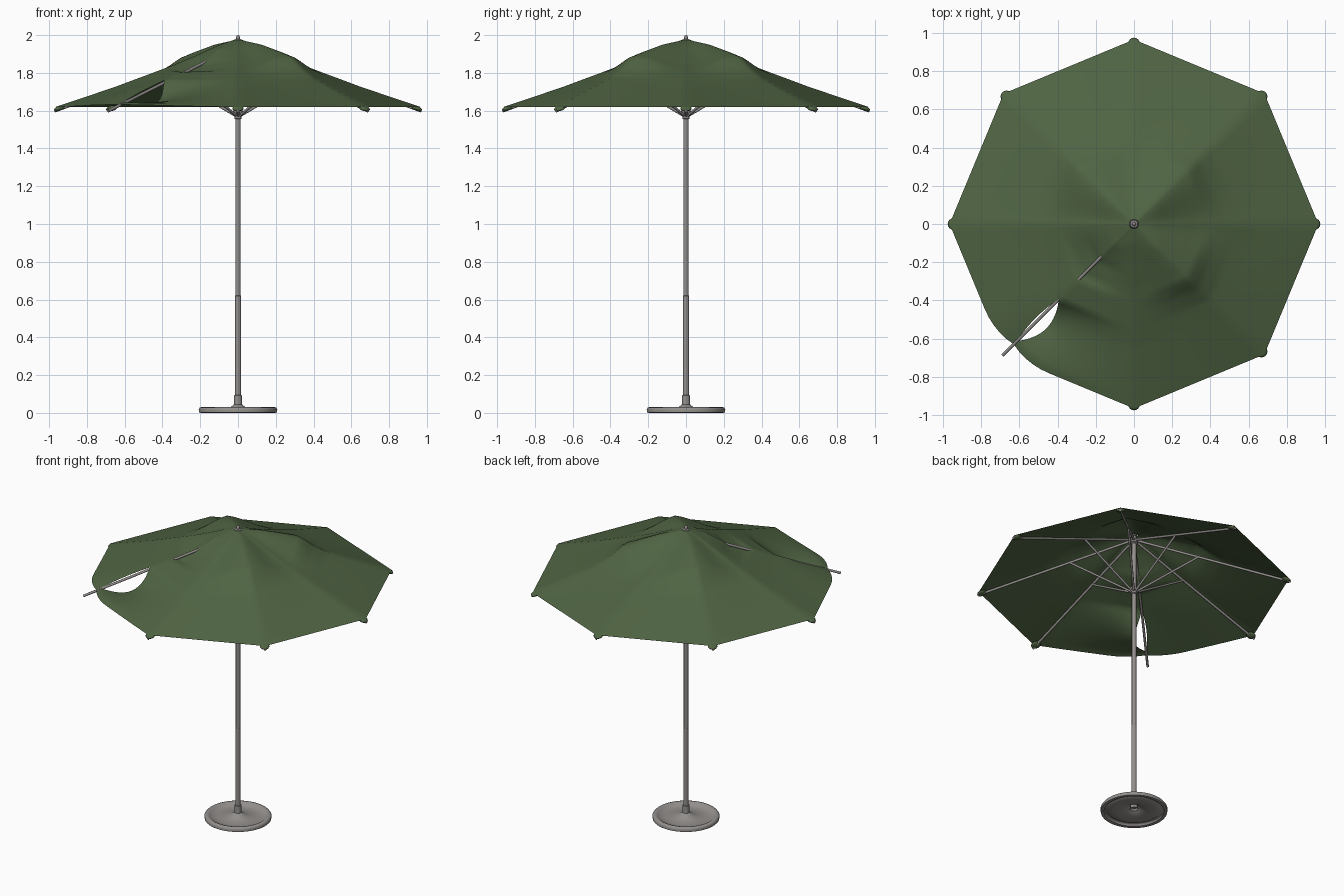
import bpy, bmesh, math
from mathutils import Vector

if "Cube" in bpy.data.objects:
    bpy.data.objects.remove(bpy.data.objects["Cube"])

def material(name, rgb):
    m = bpy.data.materials.new(name)
    m.diffuse_color = (*rgb, 1)
    m.use_nodes = True
    m.node_tree.nodes["Principled BSDF"].inputs["Base Color"].default_value = m.diffuse_color
    return m

GREEN = material("green_fabric", (0.08, 0.128, 0.056))
METAL = material("warm_grey_metal", (0.29, 0.275, 0.265))

def finish(bm, name, mat, angle=50):
    me = bpy.data.meshes.new(name)
    bm.to_mesh(me)
    bm.free()
    me.materials.append(mat)
    ob = bpy.data.objects.new(name, me)
    bpy.context.collection.objects.link(ob)
    bpy.ops.object.select_all(action='DESELECT')
    ob.select_set(True)
    bpy.context.view_layer.objects.active = ob
    bpy.ops.object.shade_smooth_by_angle(angle=math.radians(angle))
    return ob

def lathe(name, profile, mat, n=40):
    """Spin an (r, z) profile around the pole axis."""
    bm = bmesh.new()
    vs = [bm.verts.new((r, 0, z)) for r, z in profile]
    es = [bm.edges.new(p) for p in zip(vs, vs[1:])]
    bmesh.ops.spin(bm, geom=vs + es, cent=(0, 0, 0), axis=(0, 0, 1),
                   angle=2 * math.pi, steps=n)
    bmesh.ops.remove_doubles(bm, verts=bm.verts, dist=1e-5)
    bmesh.ops.recalc_face_normals(bm, faces=bm.faces)
    return finish(bm, name, mat)

def rod(name, a, b, radius, mat, n=10):
    a, b = Vector(a), Vector(b)
    bm = bmesh.new()
    bmesh.ops.create_cone(bm, cap_ends=True, segments=n, radius1=radius,
                          radius2=radius, depth=(b - a).length)
    ob = finish(bm, name, mat)
    ob.location = (a + b) / 2
    ob.rotation_euler = (b - a).to_track_quat('Z', 'Y').to_euler()
    return ob

def interp(profile, r):
    for (r0, z0), (r1, z1) in zip(profile, profile[1:]):
        if r <= r1 + 1e-6:
            return z0 + (z1 - z0) * (r - r0) / (r1 - r0)
    return profile[-1][1]

def polar(r, a, z):
    return Vector((r * math.cos(a), r * math.sin(a), z))

def rib_z(r):
    return 1.945 - 0.357 * r

# ---- Canopy: eight panels between rib profiles, torn along one rib ----
R0, R1 = 0.025, 0.965
STRAIGHT = [(R0, 1.973), (0.1, 1.948), (0.2, 1.902), (0.34, 1.842), (0.65, 1.726), (R1, 1.62)]
DIAGONAL = [(R0, 1.973), (0.17, 1.95), (0.3, 1.915), (0.4, 1.885), (0.44, 1.855),
            (0.48, 1.822), (0.56, 1.775), (R1, 1.62)]
TORN = [(R0, 1.973), (0.15, 1.925), (0.24, 1.868), (0.28, 1.838), (0.38, 1.801),
        (0.42, 1.806), (0.56, 1.757), (R1, 1.632)]
START = math.radians(-135)
SUB, RINGS = 14, 48

def rib_profile(k):
    return TORN if k in (0, 8) else (DIAGONAL if k % 2 == 0 else STRAIGHT)

def canopy_point(col, r):
    k = min(col // SUB, 7)
    t = (col - k * SUB) / SUB
    a0, a1 = START + k * math.pi / 4, START + (k + 1) * math.pi / 4
    s = t * t * (3 - 2 * t)
    p = polar(r, a0, 0).lerp(polar(r, a1, 0), t)
    p.z = interp(rib_profile(k), r) * (1 - s) + interp(rib_profile(k + 1), r) * s
    # slack corner and open slit next to the torn rib
    right = k < 4
    d = (col if right else 8 * SUB - col) / SUB
    out = polar(1, START, 0)
    pull = max(0, (r - 0.56) / (R1 - 0.56)) * max(0, 1 - d / 0.35) ** 2
    p -= out * 0.075 * pull
    q = (r - 0.56) / (0.93 - 0.56)
    if 0 < q < 1 and d < 1:
        w = math.sin(math.pi * q) ** 0.8
        side = Vector((0.707, -0.707, 0))
        if right:
            p += side * 0.062 * w * (1 - d) ** 2
            p.z -= 0.075 * math.sin(math.pi * q ** 0.65) * (1 - d) ** 1.5
            p.z = max(p.z, 1.617)
        else:
            p -= side * 0.016 * w * (1 - d) ** 2
    return p

bm = bmesh.new()
grid = [[bm.verts.new(canopy_point(c, R0 + (R1 - R0) * i / RINGS))
         for i in range(RINGS + 1)] for c in range(8 * SUB + 1)]
for c in range(8 * SUB):
    for i in range(RINGS):
        bm.faces.new((grid[c][i], grid[c][i + 1], grid[c + 1][i + 1], grid[c + 1][i]))
bmesh.ops.remove_doubles(bm, verts=bm.verts, dist=1e-4)
finish(bm, "canopy", GREEN, 60)

# ---- Ribs, struts and fabric tip pockets ----
for k in range(8):
    a = START + k * math.pi / 4
    rod(f"rib_{k}", polar(0.015, a, rib_z(0.015)), polar(0.972, a, rib_z(0.972)), 0.008, METAL)
    rod(f"strut_{k}", polar(0.015, a, 1.575), polar(0.4, a, rib_z(0.4)), 0.007, METAL)
    if k:
        bm = bmesh.new()
        bmesh.ops.create_uvsphere(bm, u_segments=16, v_segments=8, radius=1)
        ob = finish(bm, f"tip_pocket_{k}", GREEN)
        ob.scale = (0.03, 0.03, 0.013)
        ob.location = polar(0.946, a, 1.612)
        ob.rotation_euler = (0, 0.34, a)

# ---- Pole, hubs and finial ----
lathe("lower_pole", [(0, 0.03), (0.0165, 0.03), (0.0165, 0.62), (0, 0.625)], METAL, 24)
lathe("upper_pole", [(0, 0.6), (0.014, 0.6), (0.014, 1.975), (0, 1.975)], METAL, 24)
lathe("lower_hub", [(0.014, 1.555), (0.019, 1.558), (0.019, 1.575), (0.026, 1.58),
                    (0.026, 1.6), (0.014, 1.605)], METAL, 24)
lathe("upper_hub", [(0.014, 1.915), (0.026, 1.92), (0.026, 1.945), (0.014, 1.955)], METAL, 24)
lathe("finial", [(0, 1.965), (0.022, 1.968), (0.02, 1.976), (0.01, 1.979), (0.011, 1.99),
                 (0.007, 1.998), (0, 2.0)], METAL, 20)

# ---- Dished base with raised rim and pole socket ----
lathe("base_dish", [(0.185, 0.004), (0.195, 0), (0.206, 0.003), (0.208, 0.02), (0.202, 0.028),
                    (0.19, 0.031), (0.178, 0.027), (0.165, 0.016), (0.13, 0.011),
                    (0.08, 0.014), (0.045, 0.027), (0.02, 0.045)], METAL, 48)
lathe("pole_socket", [(0.024, 0.02), (0.022, 0.04), (0.021, 0.092), (0.016, 0.095)], METAL, 24)
